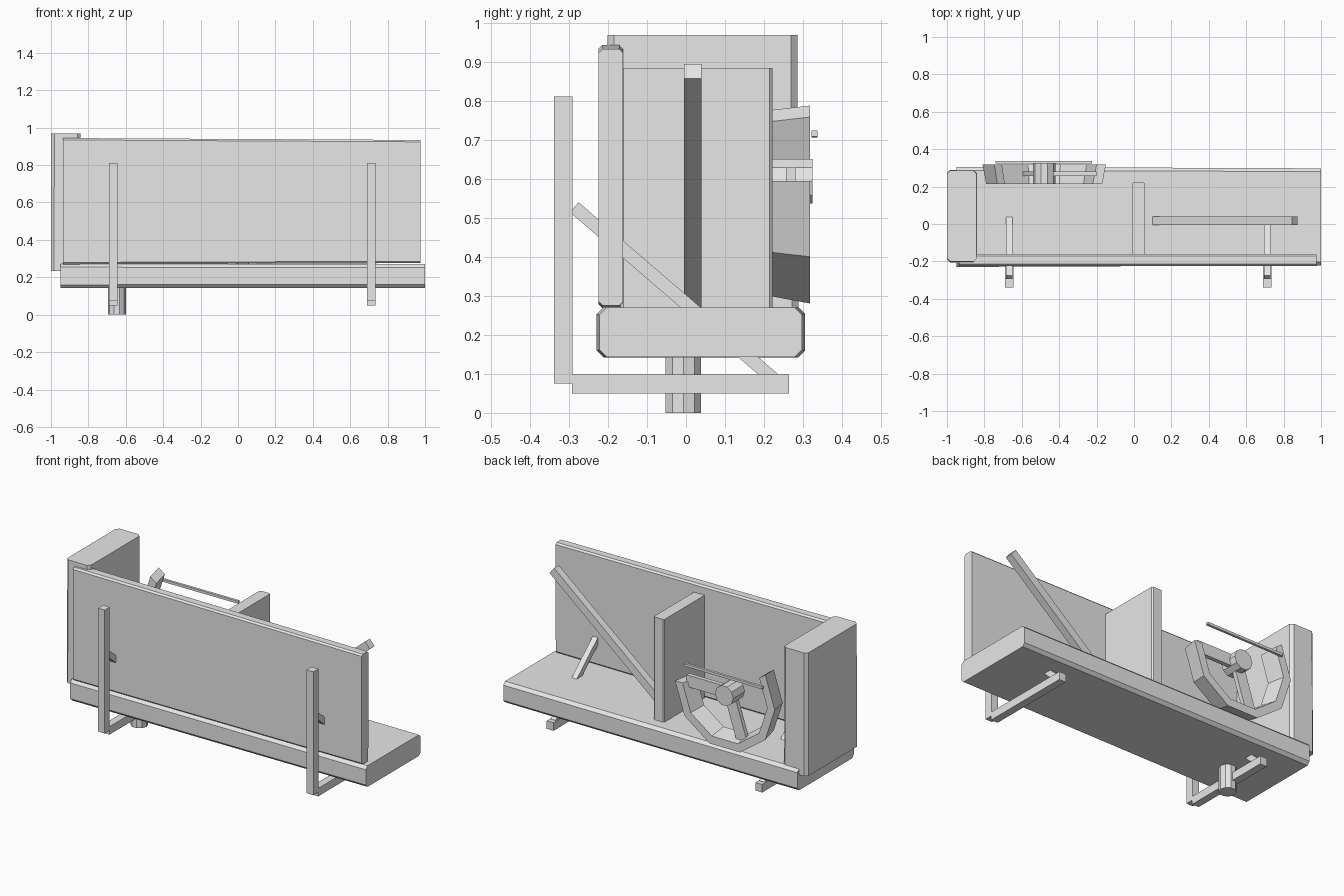
import bpy, bmesh
from math import cos, sin, radians
from mathutils import Vector

cube = bpy.data.objects.get("Cube")
if cube:
    bpy.data.objects.remove(cube, do_unlink=True)

grey = bpy.data.materials.new("light_grey")
grey.use_nodes = True
GREY = (0.8, 0.8, 0.8, 1)
grey.diffuse_color = GREY
grey.node_tree.nodes["Principled BSDF"].inputs["Base Color"].default_value = GREY


def finish(name, bm):
    bmesh.ops.recalc_face_normals(bm, faces=bm.faces)
    mesh = bpy.data.meshes.new(name)
    bm.to_mesh(mesh)
    bm.free()
    mesh.materials.append(grey)
    obj = bpy.data.objects.new(name, mesh)
    bpy.context.collection.objects.link(obj)
    return obj


def rect(w, h, c=0):
    """Rectangle section, with cut corners when c is given."""
    w, h = w / 2, h / 2
    if not c:
        return [(-w, -h), (w, -h), (w, h), (-w, h)]
    return [(-w + c, -h), (w - c, -h), (w, -h + c), (w, h - c),
            (w - c, h), (-w + c, h), (-w, h - c), (-w, -h + c)]


def circle(r, n=10):
    return [(r * cos(radians(360 * i / n)), r * sin(radians(360 * i / n))) for i in range(n)]


def prism(name, section, start, end, u, taper=1.0):
    """Sweep a section from start to end; u is the section's first axis."""
    start, end, u = Vector(start), Vector(end), Vector(u)
    v = (end - start).normalized().cross(u)
    bm = bmesh.new()
    loops = [[bm.verts.new(p + (u * a + v * b) * s) for a, b in section]
             for p, s in ((start, 1.0), (end, taper))]
    n = len(section)
    for i in range(n):
        j = (i + 1) % n
        bm.faces.new((loops[0][i], loops[0][j], loops[1][j], loops[1][i]))
    for loop in loops:
        bm.faces.new(loop)
    return finish(name, bm)


X, Y, Z = (1, 0, 0), (0, 1, 0), (0, 0, 1)

# Main slabs
prism("base", rect(0.535, 0.13, 0.018), (-0.95, 0.038, 0.207), (1, 0.038, 0.207), Y, 0.97)
prism("front_panel", rect(0.064, 0.675, 0.01), (-0.935, -0.193, 0.607),
      (0.975, -0.193, 0.605), Y, 0.975)
prism("end_block", rect(0.16, 0.495, 0.017), (-0.92, 0.042, 0.235),
      (-0.92, 0.042, 0.97), X, 0.985)
prism("divider", rect(0.07, 0.39, 0.007), (0.025, 0.027, 0.26), (0.025, 0.027, 0.885), X)

# Brace rising from the divider foot
prism("long_brace", rect(0.045, 0.048), (0.11, 0.017, 0.25), (0.86, 0.017, 0.877), Y)

# Two bracket frames under and in front of the base
for side, x in (("right", -0.667), ("left", 0.713)):
    prism(side + "_upright", rect(0.045, 0.048), (x, -0.315, 0.075), (x, -0.315, 0.812), X)
    prism(side + "_foot_bar", rect(0.045, 0.048), (x, -0.293, 0.074), (x, 0.265, 0.074), X)
    prism(side + "_strut", rect(0.034, 0.034), (x, -0.287, 0.528), (x, 0.225, 0.087), X)

# Peg under the base
prism("peg", circle(0.048), (-0.648, -0.007, 0), (-0.648, -0.007, 0.2), X)

# Open flared ring with hub and spokes
CX, CZ = -0.48, 0.595
bm = bmesh.new()
rings = []
for k in range(7):
    a = radians(-36 * k)
    rings.append([bm.verts.new((CX + r * cos(a), y, CZ + r * sin(a)))
                  for r, y in ((0.26, 0.215), (0.31, 0.215), (0.33, 0.318), (0.28, 0.318))])
for a, b in zip(rings, rings[1:]):
    for i in range(4):
        j = (i + 1) % 4
        bm.faces.new((a[i], a[j], b[j], b[i]))
bm.faces.new(rings[0])
bm.faces.new(rings[-1])
finish("open_ring", bm)

prism("hub", circle(0.06), (CX, 0.215, CZ), (CX, 0.325, CZ), X)
for name, deg in (("side_spoke", 0), ("lower_spoke", -108)):
    d = Vector((cos(radians(deg)), 0, sin(radians(deg))))
    c = Vector((CX, 0.269, CZ))
    prism(name, rect(0.025, 0.07), c, c + d * 0.28, Y)

# Thin rod across the ring
prism("thin_rod", rect(0.015, 0.015), (-0.74, 0.33, 0.715), (-0.225, 0.33, 0.717), Y)
